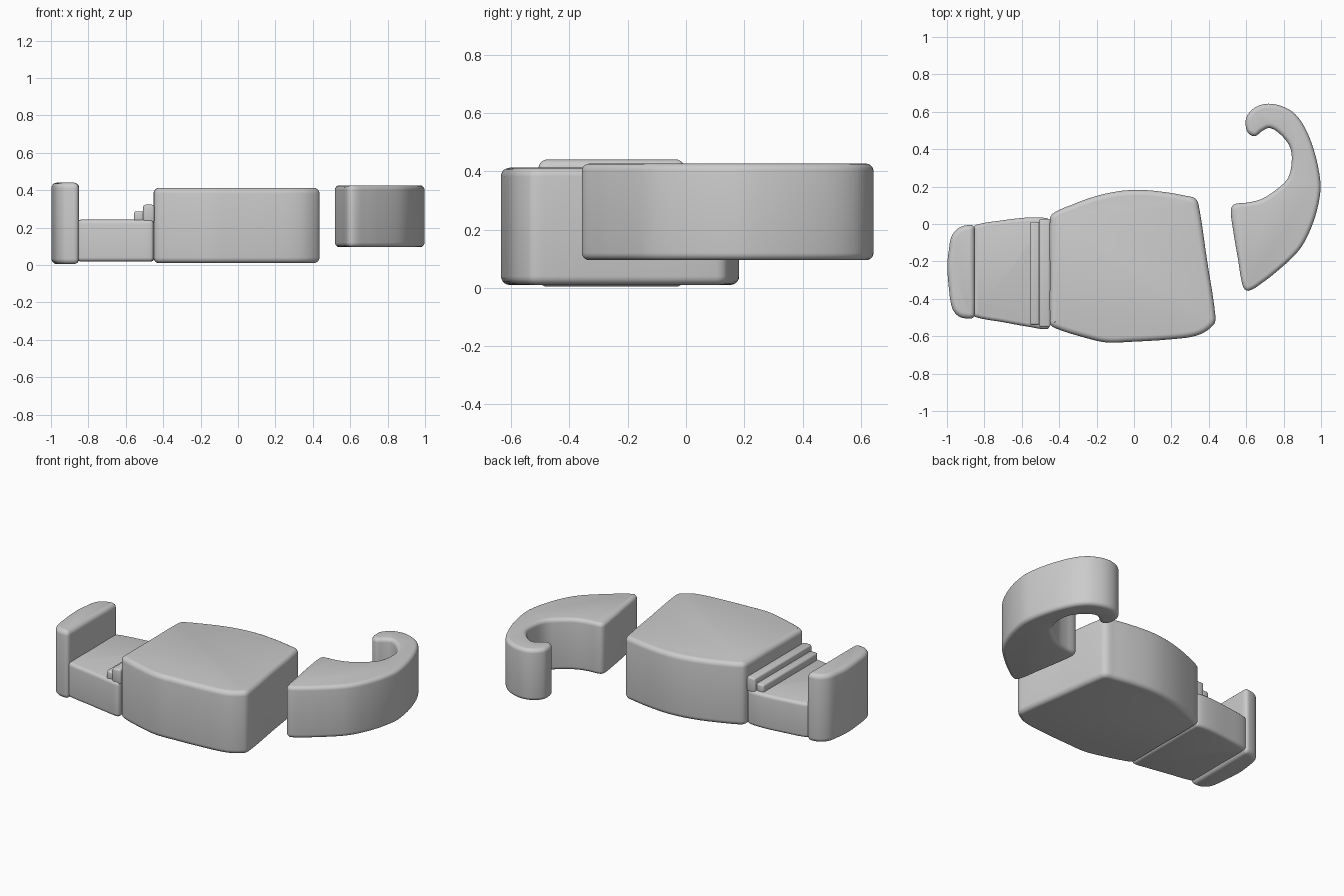
import bpy, bmesh
from mathutils import Vector

if "Cube" in bpy.data.objects:
    bpy.data.objects.remove(bpy.data.objects["Cube"])


def smooth_loop(points, steps=5):
    """Closed Hermite curve through the points, without overshoot on long spans."""
    pts = [Vector(p) for p in points]
    n = len(pts)
    tan = [(pts[(i + 1) % n] - pts[i - 1]).normalized() for i in range(n)]
    out = []
    for i in range(n):
        a, b = pts[i], pts[(i + 1) % n]
        length = (b - a).length
        ta, tb = tan[i] * length, tan[(i + 1) % n] * length
        for s in range(steps):
            t = s / steps
            out.append(a * (2*t**3 - 3*t**2 + 1) + ta * (t**3 - 2*t**2 + t)
                       + b * (3*t**2 - 2*t**3) + tb * (t**3 - t**2))
    return out


def slab(name, outline, z0, z1, r):
    """Upright block from a plan outline with rounded top and bottom rims."""
    from math import sin, cos, pi
    loop = smooth_loop(outline)
    n = len(loop)
    area = sum(loop[i - 1].cross(loop[i]) for i in range(n))
    if area < 0:
        loop.reverse()
    inward = []
    for i in range(n):
        d = (loop[(i + 1) % n] - loop[i - 1]).normalized()
        inward.append(Vector((-d.y, d.x)))
    k = 5
    arc = [(r * (1 - sin(j / k * pi / 2)), r * (1 - cos(j / k * pi / 2))) for j in range(k + 1)]
    levels = [(o, z0 + h) for o, h in arc] + [(o, z1 - h) for o, h in reversed(arc)]
    bm = bmesh.new()
    rings = [[bm.verts.new((*(p + q * o), z)) for p, q in zip(loop, inward)] for o, z in levels]
    for low, high in zip(rings, rings[1:]):
        for i in range(n):
            j = (i + 1) % n
            bm.faces.new((low[i], low[j], high[j], high[i]))
    bm.faces.new(list(reversed(rings[0])))
    bm.faces.new(rings[-1])
    finish(name, bm)


def bar(name, x0, x1, y0, y1, z0, z1, r):
    bm = bmesh.new()
    bmesh.ops.create_cube(bm, size=1)
    bmesh.ops.scale(bm, vec=(x1 - x0, y1 - y0, z1 - z0), verts=bm.verts)
    bmesh.ops.translate(bm, vec=((x0 + x1) / 2, (y0 + y1) / 2, (z0 + z1) / 2), verts=bm.verts)
    bmesh.ops.bevel(bm, geom=bm.edges[:], offset=r, segments=3, profile=0.5, affect='EDGES')
    finish(name, bm)


def finish(name, bm):
    mesh = bpy.data.meshes.new(name)
    bm.to_mesh(mesh)
    bm.free()
    ob = bpy.data.objects.new(name, mesh)
    bpy.context.collection.objects.link(ob)
    bpy.ops.object.select_all(action='DESELECT')
    ob.select_set(True)
    bpy.context.view_layer.objects.active = ob
    bpy.ops.object.shade_smooth_by_angle(angle=0.7)


# Large barrel-shaped body
slab("main_body", [
    (-.45, .02), (-.435, .055), (-.34, .10), (-.2, .15), (-.07, .177), (.04, .182),
    (.17, .17), (.27, .152), (.325, .138), (.345, .105), (.39, -.19), (.435, -.49),
    (.425, -.54), (.34, -.595), (.19, -.617), (-.02, -.63), (-.15, -.633),
    (-.29, -.60), (-.4, -.565), (-.445, -.54), (-.45, -.5), (-.45, -.25)], .01, .412, .03)

# Lower tapered neck
slab("neck", [
    (-.86, -.03), (-.845, -.005), (-.7, .02), (-.56, .035), (-.465, .03), (-.45, .01),
    (-.448, -.26), (-.45, -.54), (-.465, -.562), (-.56, -.55), (-.7, -.525),
    (-.845, -.498), (-.86, -.475), (-.86, -.25)], .018, .242, .022)

# Two stepped ridges beside the body
bar("low_ridge", -.557, -.503, -.54, .012, .225, .287, .012)
bar("high_ridge", -.507, -.447, -.552, .028, .225, .322, .012)

# Tall end plate
slab("end_plate", [
    (-.85, -.04), (-.857, -.012), (-.88, -.005), (-.935, -.02), (-.975, -.065),
    (-.99, -.14), (-.998, -.22), (-.99, -.34), (-.972, -.45), (-.935, -.495),
    (-.88, -.506), (-.857, -.498), (-.85, -.47), (-.85, -.25)], .004, .44, .03)

# Separate curled hook, raised off the ground
slab("hook", [
    (.518, .075), (.535, .105), (.61, .115), (.685, .135), (.765, .187), (.823, .246),
    (.843, .33), (.834, .41), (.786, .476), (.727, .513), (.685, .497), (.647, .47),
    (.61, .487), (.597, .53), (.604, .578), (.652, .626), (.717, .643), (.79, .63),
    (.861, .588), (.92, .503), (.968, .374), (.995, .24), (.995, .16), (.968, .037),
    (.92, -.08), (.87, -.155), (.78, -.24), (.685, -.315), (.612, -.357),
    (.583, -.335), (.556, -.187), (.529, -.027)], .095, .426, .025)
